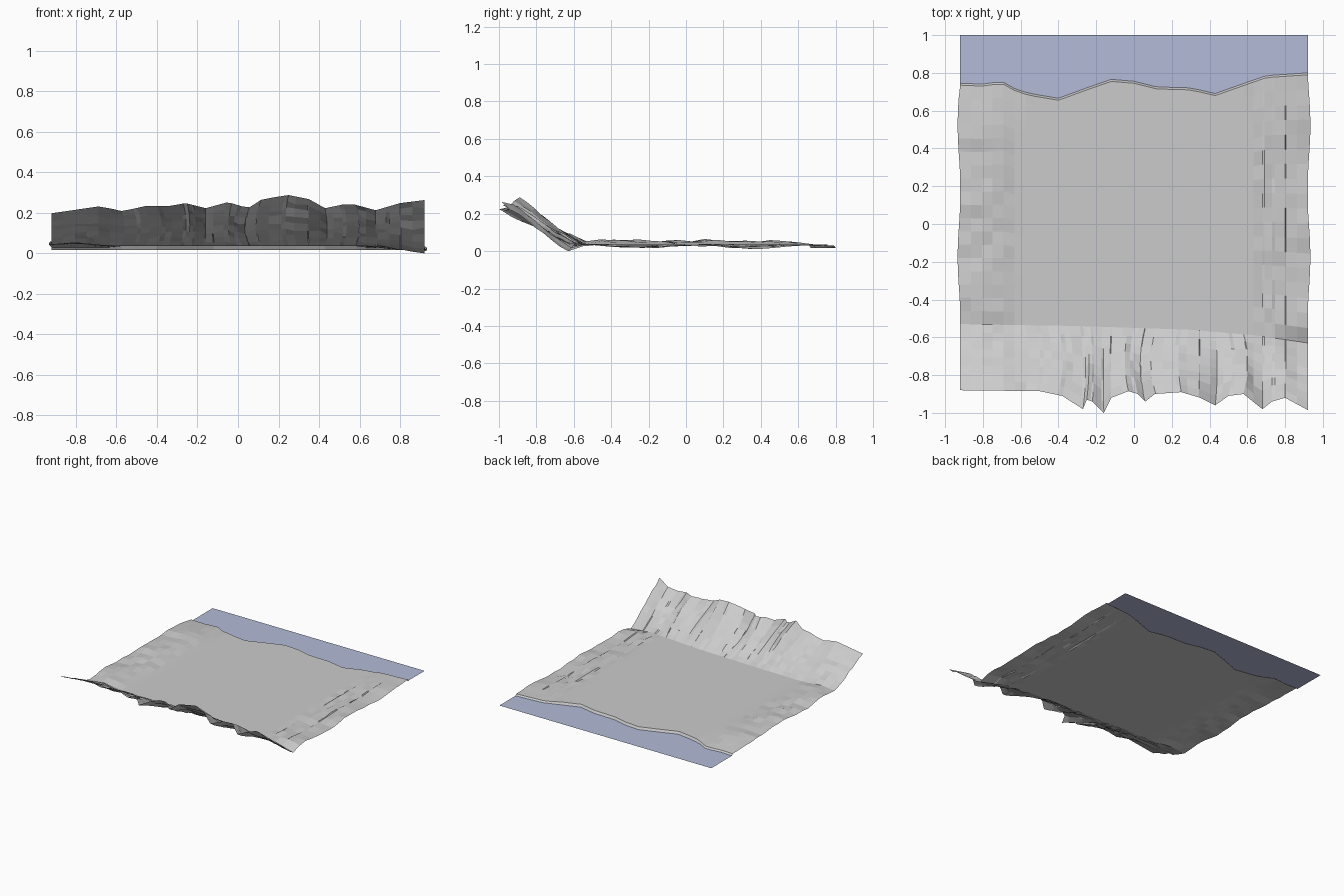
import bpy, math, random
from math import sin

random.seed(4)
cube = bpy.data.objects.get("Cube")
if cube:
    bpy.data.objects.remove(cube)


def material(name, rgb):
    m = bpy.data.materials.new(name)
    m.use_nodes = True
    m.diffuse_color = (*rgb, 1)
    m.node_tree.nodes["Principled BSDF"].inputs["Base Color"].default_value = (*rgb, 1)
    return m


def curve(points, x):
    """Straight-line interpolation through (x, value) points."""
    for (a, va), (b, vb) in zip(points, points[1:]):
        if x <= b:
            return va + (vb - va) * (x - a) / (b - a)
    return points[-1][1]


def sheet(name, rows, mat):
    """Flat-shaded surface through rows of points, facing up."""
    n = len(rows[0])
    verts = [p for row in rows for p in row]
    faces = [(r * n + c, r * n + c + 1, (r + 1) * n + c + 1, (r + 1) * n + c)
             for r in range(len(rows) - 1) for c in range(n - 1)]
    mesh = bpy.data.meshes.new(name)
    mesh.from_pydata(verts, [], faces)
    mesh.materials.append(mat)
    ob = bpy.data.objects.new(name, mesh)
    bpy.context.collection.objects.link(ob)
    return ob


sand = material("sand grey", (0.6, 0.6, 0.6))
sea = material("water blue", (0.45, 0.5, 0.69))

W, LEVEL, SEA = 0.92, 0.038, 0.02

# Dune crest in plan and height, dune foot, and shoreline
crest_y = [(-W, -.88), (-.5, -.885), (-.38, -.91), (-.27, -.98), (-.25, -.93), (-.22, -.94),
           (-.16, -1), (-.12, -.92), (-.03, -.885), (.02, -.9), (.06, -.94), (.11, -.9),
           (.25, -.89), (.35, -.92), (.43, -.96), (.5, -.91), (.58, -.9), (.68, -.98),
           (.73, -.94), (.8, -.92), (W, -.985)]
crest_z = [(-W, .2), (-.68, .235), (-.57, .21), (-.46, .235), (-.34, .235), (-.26, .25),
           (-.16, .225), (-.05, .255), (.05, .225), (.12, .27), (.25, .29), (.35, .27),
           (.43, .225), (.55, .25), (.68, .215), (.8, .25), (W, .265)]
foot_y = [(-W, -.53), (-.3, -.54), (.3, -.56), (.65, -.59), (W, -.63)]
shore_y = [(-W, .735), (-.8, .73), (-.7, .745), (-.62, .7), (-.55, .68), (-.4, .655),
           (-.25, .71), (-.12, .755), (0, .745), (.12, .715), (.3, .71), (.43, .68),
           (.6, .74), (.7, .775), (W, .79)]

# Columns follow an even grid plus the crest folds
xs = sorted({round(-W + i * W / 16, 3) for i in range(33)} | {p[0] for p in crest_y})


def ground(x, y):
    """Level beach with uneven strips along both sides."""
    side = max(0, (abs(x) - .62) / .3)
    if x < 0:
        hump = .02 * math.sin(min(side, 1) * 2.4) + .006 * side * sin(13 * y)
    else:
        hump = -.014 * side + .009 * side * sin(11 * y + 1.2)
    jitter = random.uniform(-.006, .006) if side > .05 else 0
    return max(.008, LEVEL + hump + jitter)


foot = [curve(foot_y, x) for x in xs]
shore = [curve(shore_y, x) for x in xs]

# Level beach rows, with wavering outer edges
beach = []
for r in range(19):
    t = r / 18
    row = []
    for x, a, b in zip(xs, foot, shore):
        y = a + (b - a) * t
        wave = .008 * sin(9 * y) - .006 if abs(x) > .9 and 0 < r < 18 else 0
        z = ground(x, y)
        if abs(x) > .62:
            z += (SEA + .012 - z) * max(0, (t - .8) / .2)
        if r == 0 and x > .68:
            z -= (x - .68) * .1
        row.append((x + math.copysign(wave, x), y, max(.002, z)))
    beach.append(row)
lip = [(x, y + .012, SEA - .002) for x, y in zip(xs, shore)]

# Dune face, rising from the foot to the folded crest
STEPS = 8
dune = []
for r in range(STEPS, 0, -1):
    t = r / STEPS
    row = []
    for i, x in enumerate(xs):
        cy, cz = curve(crest_y, x), curve(crest_z, x)
        z0 = beach[0][i][2]
        rough = random.uniform(-.008, .008) if r < STEPS else 0
        lean = -.05 * (1 - t) * sin(6 * x + 1) if abs(x) < .6 else 0
        row.append((x + lean * t * 2 * (1 if r < STEPS else 0), foot[i] + (cy - foot[i]) * t,
                    z0 + (cz - z0) * t ** 1.1 + rough))
    dune.append(row)

sheet("beach", dune + beach + [lip], sand)

# Water beyond the shoreline
sheet("water", [[(x, y + .004, SEA) for x, y in zip(xs, shore)], [(x, 1, SEA) for x in xs]], sea)

# Rest the lowest point on the ground
low = min(v.co.z for v in bpy.data.objects["beach"].data.vertices)
for name in ("beach", "water"):
    for v in bpy.data.objects[name].data.vertices:
        v.co.z -= low
